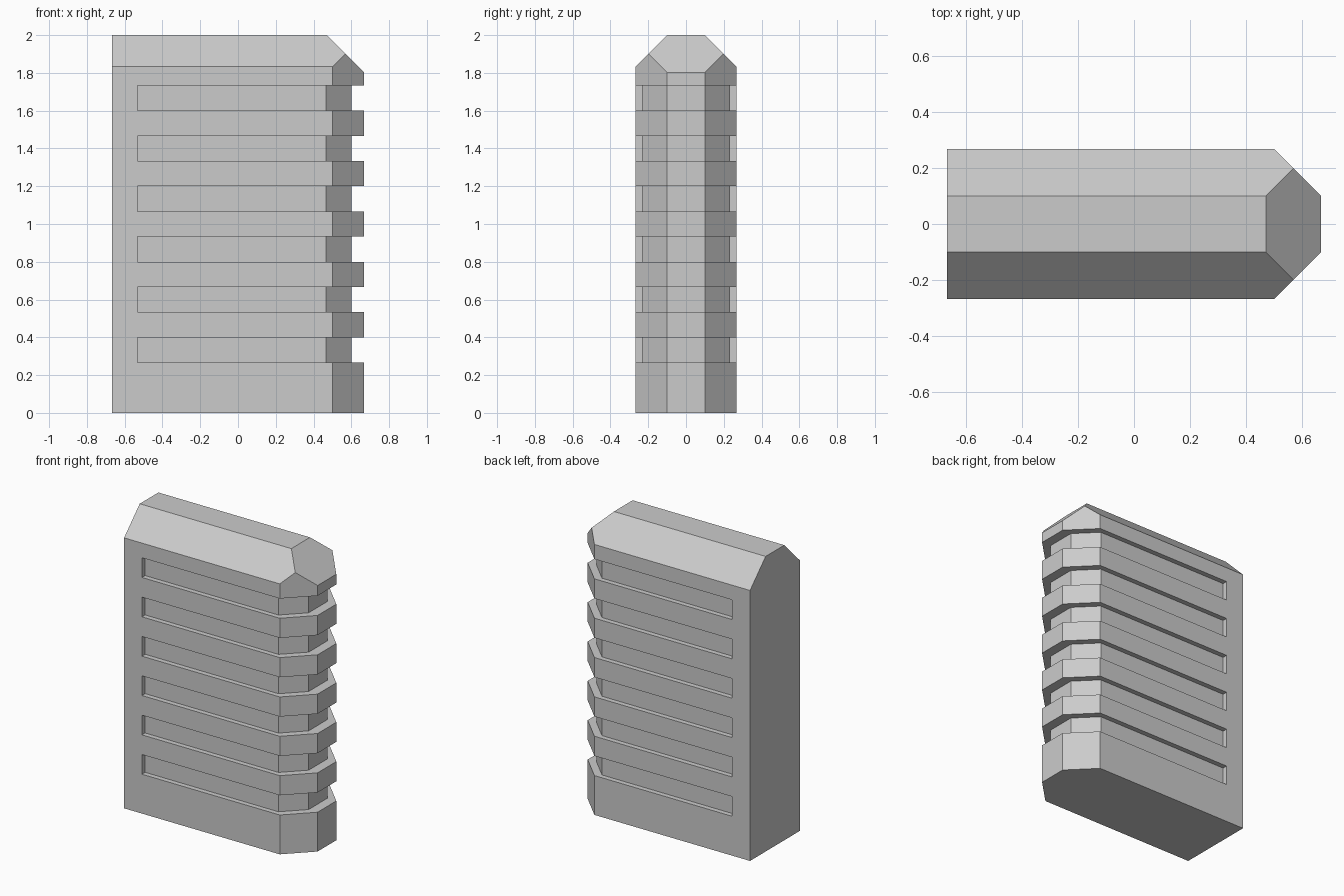
import bpy
import bmesh

cube = bpy.data.objects.get("Cube")
if cube:
    bpy.data.objects.remove(cube, do_unlink=True)

grey = bpy.data.materials.new("light grey")
grey.use_nodes = True
colour = (0.6, 0.6, 0.6, 1)
grey.diffuse_color = colour
grey.node_tree.nodes["Principled BSDF"].inputs["Base Color"].default_value = colour

BACK, SIDE, EDGE, HALF_FLAT, TIP = -0.667, 0.267, 0.5, 0.1, 0.667


def add_prism(bm, outline, low, high):
    """Extrude a plan outline upwards from low to high."""
    face = bm.faces.new([bm.verts.new((x, y, low)) for x, y in outline])
    top = bmesh.ops.extrude_face_region(bm, geom=[face])["geom"]
    verts = [v for v in top if isinstance(v, bmesh.types.BMVert)]
    bmesh.ops.translate(bm, verts=verts, vec=(0, 0, high - low))


def make_object(name, bm):
    bmesh.ops.recalc_face_normals(bm, faces=bm.faces)
    mesh = bpy.data.meshes.new(name)
    bm.to_mesh(mesh)
    bm.free()
    mesh.materials.append(grey)
    obj = bpy.data.objects.new(name, mesh)
    bpy.context.collection.objects.link(obj)
    return obj


# Body: bevelled plan, then the three sloping planes of the cap
bm = bmesh.new()
half = [(BACK, SIDE), (EDGE, SIDE), (TIP, HALF_FLAT)]
add_prism(bm, half + [(x, -y) for x, y in reversed(half)], 0, 2)
for point, normal in [((0, HALF_FLAT, 2), (0, 1, 1)),
                      ((0, -HALF_FLAT, 2), (0, -1, 1)),
                      ((0.47, 0, 2), (1, 0, 1))]:
    geom = bm.verts[:] + bm.edges[:] + bm.faces[:]
    cut = bmesh.ops.bisect_plane(bm, geom=geom, plane_co=point,
                                 plane_no=normal, clear_outer=True)
    rim = [e for e in cut["geom_cut"] if isinstance(e, bmesh.types.BMEdge)]
    bmesh.ops.contextual_create(bm, geom=rim)
body = make_object("ribbed_body", bm)

# Grooves: a C-shaped cutter repeated up the body
bm = bmesh.new()
inner = [(-0.533, 0.233), (0.467, 0.233), (0.6, 0.1)]
c_shape = inner + [(x, -y) for x, y in reversed(inner)]
c_shape += [(-0.533, -0.4), (0.8, -0.4), (0.8, 0.4), (-0.533, 0.4)]
for i in range(6):
    low = (i + 1) * 4 / 15
    add_prism(bm, c_shape, low, low + 2 / 15)
cutter = make_object("groove_cutter", bm)
cutter.hide_render = True

boolean = body.modifiers.new("grooves", "BOOLEAN")
boolean.operation = "DIFFERENCE"
boolean.solver = "EXACT"
boolean.object = cutter
bpy.context.view_layer.objects.active = body
bpy.ops.object.modifier_apply(modifier=boolean.name)
bpy.data.objects.remove(cutter, do_unlink=True)
